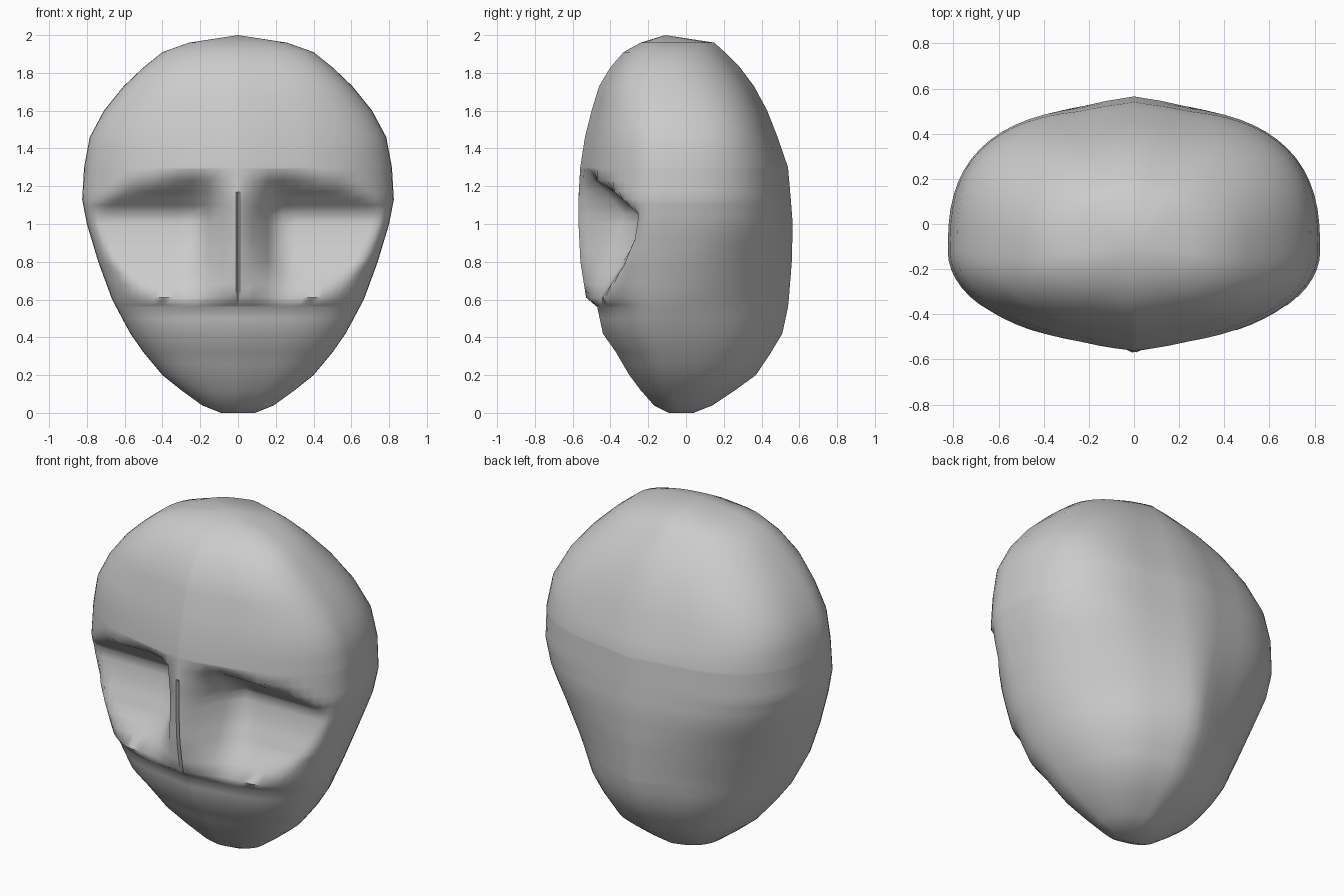
import bpy, math

if "Cube" in bpy.data.objects:
    bpy.data.objects.remove(bpy.data.objects["Cube"])

# Height, half width, front y, back y, front squareness, back squareness
SECTIONS = [
    (0.00, 0.09, -0.09, 0.04, 2.0, 2.0),
    (0.04, 0.19, -0.17, 0.14, 2.0, 2.1),
    (0.12, 0.30, -0.24, 0.26, 2.1, 2.2),
    (0.20, 0.40, -0.30, 0.37, 2.2, 2.2),
    (0.32, 0.50, -0.37, 0.45, 2.2, 2.1),
    (0.42, 0.57, -0.44, 0.51, 2.3, 2.0),
    (0.56, 0.645, -0.47, 0.54, 2.3, 1.9),
    (0.61, 0.67, -0.53, 0.545, 2.2, 1.9),
    (0.80, 0.74, -0.56, 0.56, 2.1, 2.1),
    (1.00, 0.80, -0.57, 0.565, 2.0, 2.5),
    (1.13, 0.825, -0.57, 0.555, 2.0, 2.65),
    (1.30, 0.815, -0.56, 0.54, 2.0, 2.75),
    (1.46, 0.785, -0.535, 0.485, 2.1, 2.9),
    (1.60, 0.71, -0.50, 0.43, 2.2, 2.8),
    (1.73, 0.605, -0.46, 0.36, 2.4, 2.6),
    (1.83, 0.50, -0.40, 0.285, 2.5, 2.4),
    (1.91, 0.40, -0.33, 0.205, 2.4, 2.3),
    (1.96, 0.26, -0.24, 0.15, 2.2, 2.2),
]
# Height and y of the sunken eye and cheek surface
HOLLOW = [(0.50, -0.56), (0.57, -0.47), (0.78, -0.33), (0.92, -0.27),
          (1.05, -0.25), (1.17, -0.38), (1.29, -0.56)]


def sample(rows, z):
    for lo, hi in zip(rows, rows[1:]):
        if lo[0] <= z <= hi[0]:
            t = (z - lo[0]) / (hi[0] - lo[0])
            return [p + (q - p) * t for p, q in zip(lo, hi)][1:]
    return None


def smooth(e0, e1, v):
    t = min(1, max(0, (v - e0) / (e1 - e0)))
    return t * t * (3 - 2 * t)


def point(angle, z, slit):
    """Point of the head surface; the angle runs from the front centre line."""
    a, front, back, n_front, n_back = sample(SECTIONS, z)
    mid = -0.12 + 0.07 * smooth(0.5, 0.0, z)
    s, c = math.sin(angle), math.cos(angle)
    n, depth = (n_front, mid - front) if c > 0 else (n_back, back - mid)
    x = math.copysign(a * abs(s) ** (2 / n), s)
    if slit:
        x = math.copysign(0.01, s)
    if abs(s) < 1e-6:
        x = 0.0
    # Slight ridge along the centre line
    y = depth * abs(c) ** (2 / n) * (1 - 0.05 * min(1, abs(x) / (0.3 * a)))
    y = mid - math.copysign(y, c)
    if c > 0:
        # Hollows beside the nose, which widens downwards
        floor = sample(HOLLOW, z)
        if floor and floor[0] > y:
            wide = 0.22 + 0.10 * smooth(1.0, 0.55, z)
            y += (floor[0] - y) * smooth(0.04, wide, abs(x))
        # Narrow slit down the nose
        if x == 0 and 0.58 < z < 1.16:
            y += 0.03
    return (x, y, z)


# Angles and heights of the surface grid
SEG = 64
angles = [(2 * math.pi * i / SEG, False) for i in range(SEG)]
angles.insert(1, (0.012, True))
angles.append((2 * math.pi - 0.012, True))
heights = sorted({r[0] for r in SECTIONS} | {h[0] for h in HOLLOW}
                 | {0.26, 0.68, 0.74, 0.86, 1.10, 1.23, 1.38, 1.53, 1.665})

verts = [point(a, z, s) for z in heights for a, s in angles]
N = len(angles)
faces = [(r * N + i, r * N + (i + 1) % N, (r + 1) * N + (i + 1) % N, (r + 1) * N + i)
         for r in range(len(heights) - 1) for i in range(N)]

# Close the chin and the crown
faces.append(tuple(reversed(range(N))))
top = (len(heights) - 1) * N
verts.append((0, -0.11, 2.0))
faces += [(top + i, top + (i + 1) % N, len(verts) - 1) for i in range(N)]

mesh = bpy.data.meshes.new("head")
mesh.from_pydata(verts, [], faces)
mesh.update()
head = bpy.data.objects.new("head", mesh)
bpy.context.collection.objects.link(head)

grey = bpy.data.materials.new("light_grey")
grey.diffuse_color = (0.6, 0.6, 0.6, 1)
grey.use_nodes = True
grey.node_tree.nodes["Principled BSDF"].inputs["Base Color"].default_value = grey.diffuse_color
mesh.materials.append(grey)

bpy.context.view_layer.objects.active = head
head.select_set(True)
bpy.ops.object.shade_smooth_by_angle(angle=math.radians(60))
